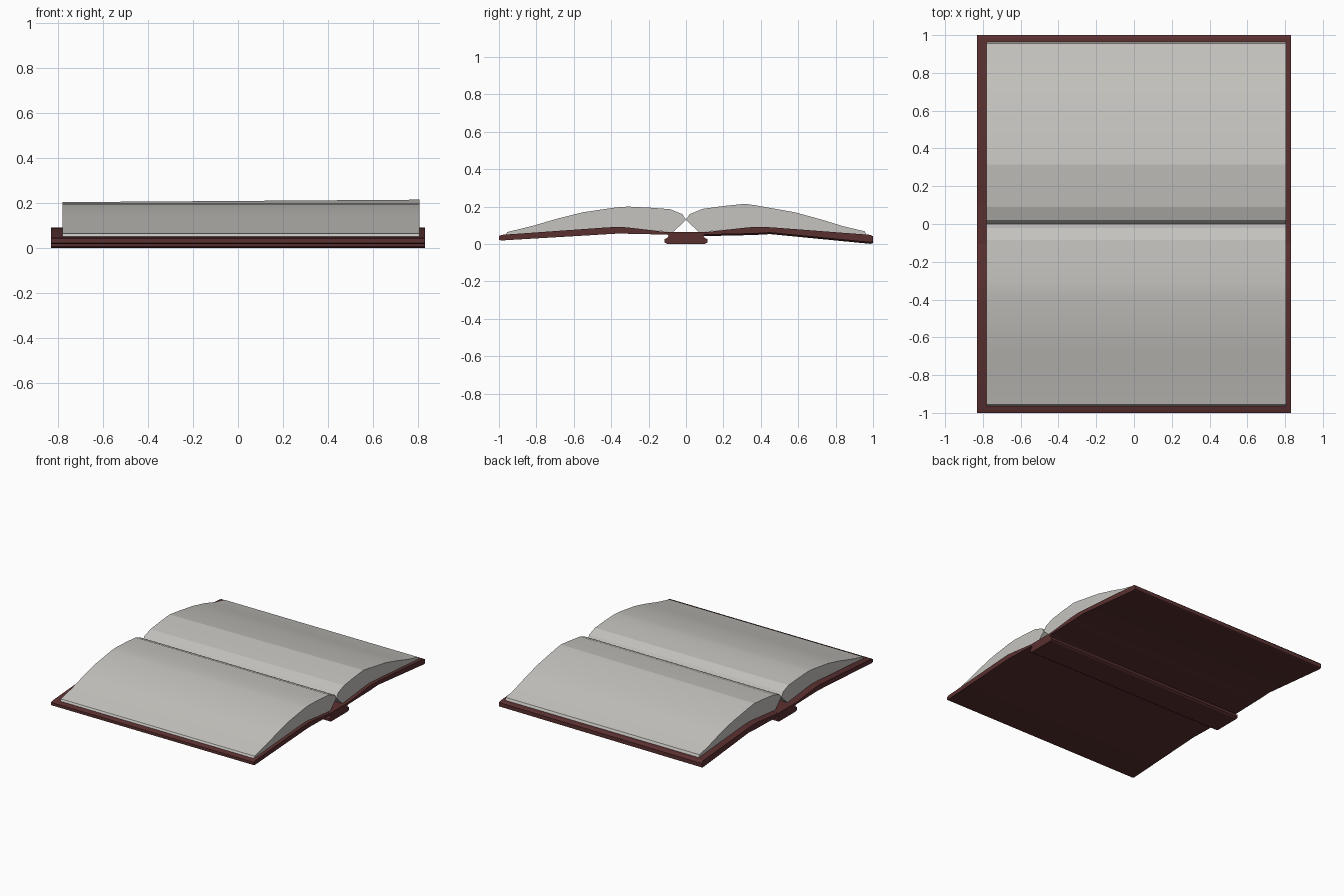
import bpy, bmesh, math

if "Cube" in bpy.data.objects:
    bpy.data.objects.remove(bpy.data.objects["Cube"])


def material(name, color):
    m = bpy.data.materials.new(name)
    m.diffuse_color = color
    m.use_nodes = True
    m.node_tree.nodes["Principled BSDF"].inputs["Base Color"].default_value = m.diffuse_color
    return m


leather = material("dark_red_leather", (0.105, 0.03, 0.03, 1))
paper = material("paper", (0.56, 0.55, 0.52, 1))


def loft(name, left, right, x0, x1, mat, angle):
    """Join a (y, z) outline at x0 to a matching outline at x1."""
    bm = bmesh.new()
    a = [bm.verts.new((x0, y, z)) for y, z in left]
    b = [bm.verts.new((x1, y, z)) for y, z in right]
    n = len(a)
    for i in range(n):
        j = (i + 1) % n
        bm.faces.new((a[i], a[j], b[j], b[i]))
    bm.faces.new(a)
    bm.faces.new(b)
    bmesh.ops.recalc_face_normals(bm, faces=bm.faces)
    me = bpy.data.meshes.new(name)
    bm.to_mesh(me)
    bm.free()
    ob = bpy.data.objects.new(name, me)
    bpy.context.collection.objects.link(ob)
    me.materials.append(mat)
    bpy.ops.object.select_all(action='DESELECT')
    ob.select_set(True)
    bpy.context.view_layer.objects.active = ob
    bpy.ops.object.shade_smooth_by_angle(angle=math.radians(angle))
    return ob


def lower(profile, d):
    return [(y, z - d) for y, z in profile]


# Covers: upper outline from the spine outward, then the underside back
front_top = [(-0.09, 0.062), (-0.28, 0.085), (-0.35, 0.092), (-0.42, 0.089), (-0.985, 0.049)]
front_under = [(-1.0, 0.043), (-1.0, 0.022), (-0.985, 0.019), (-0.36, 0.056), (-0.09, 0.050)]
back_top = [(0.09, 0.062), (0.33, 0.089), (0.39, 0.092), (0.46, 0.089), (0.985, 0.049)]
back_under = [(1.0, 0.042), (1.0, 0.013), (0.985, 0.009), (0.45, 0.061), (0.36, 0.056), (0.09, 0.050)]
front_end = front_top + front_under
back_end = back_top + back_under
loft("front_cover", front_end, front_end, -0.83, 0.83, leather, 20)
loft("back_cover", back_top + lower(back_under, 0.008), back_end, -0.83, 0.83, leather, 20)

# Spine with a pinched neck
half = [(0.10, 0.0), (0.114, 0.008), (0.114, 0.026), (0.096, 0.036),
        (0.094, 0.046), (0.108, 0.054), (0.105, 0.064)]
spine = half + [(-y, z) for y, z in reversed(half)]
loft("spine", spine, spine, -0.83, 0.83, leather, 20)

# Page blocks: curved top from the gutter outward, resting on the covers
front_curve = [(0.0, 0.130), (-0.02, 0.160), (-0.085, 0.186), (-0.19, 0.194), (-0.31, 0.200),
               (-0.37, 0.196), (-0.55, 0.170), (-0.69, 0.135), (-0.82, 0.097), (-0.955, 0.064)]
front_seat = [(-0.965, 0.048), (-0.42, 0.088), (-0.35, 0.091), (-0.28, 0.084), (-0.07, 0.062)]
back_curve = [(0.0, 0.130), (0.02, 0.160), (0.09, 0.188), (0.20, 0.203), (0.315, 0.215),
              (0.37, 0.207), (0.58, 0.170), (0.72, 0.132), (0.84, 0.095), (0.955, 0.068)]
back_seat = [(0.965, 0.048), (0.46, 0.088), (0.39, 0.091), (0.33, 0.088), (0.07, 0.062)]


def thinner(curve, d):
    # the left-hand end of the block is slightly lower at its crown
    return [(y, z - d * max(0, (z - 0.13) / 0.085)) for y, z in curve]


loft("front_pages", front_curve + front_seat, front_curve + front_seat, -0.78, 0.805, paper, 8)
loft("back_pages", thinner(back_curve, 0.011) + back_seat, back_curve + back_seat, -0.78, 0.805, paper, 8)
